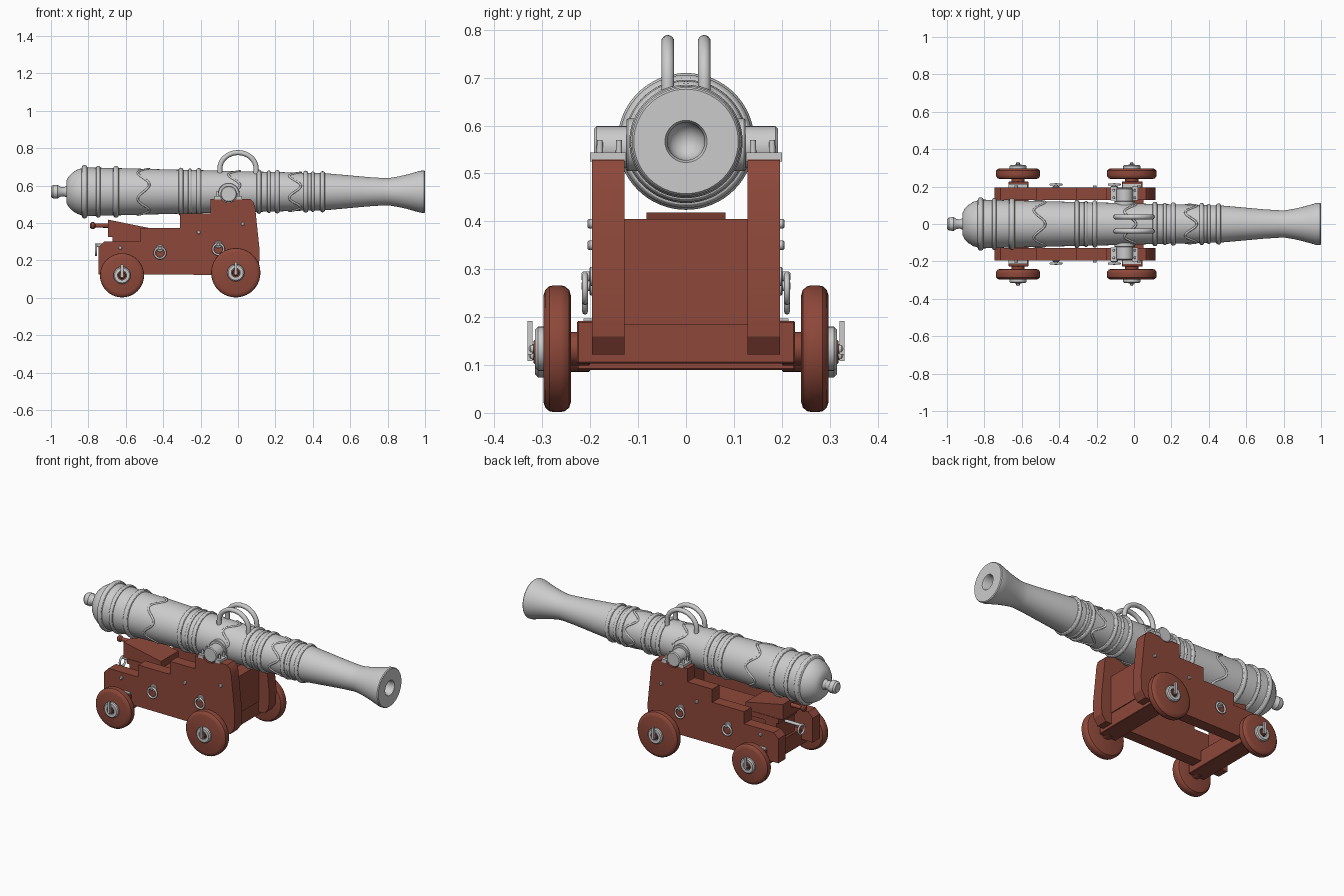
import bpy, bmesh
from math import pi, sin, cos, radians, sqrt
from mathutils import Matrix, Vector

if "Cube" in bpy.data.objects:
    bpy.data.objects.remove(bpy.data.objects["Cube"])

wood = bpy.data.materials.new("red_wood")
wood.diffuse_color = (0.27, 0.065, 0.042, 1)
wood.use_nodes = True
wood.node_tree.nodes["Principled BSDF"].inputs["Base Color"].default_value = wood.diffuse_color
AXIS_Z = 0.567          # height of the barrel axis


def finish(name, bm, mat=None, bevel=0.0, angle=32):
    """Bevel, shade smooth with sharp edges, and turn into an object."""
    bmesh.ops.remove_doubles(bm, verts=bm.verts, dist=1e-5)
    bmesh.ops.recalc_face_normals(bm, faces=bm.faces)
    if bevel:
        edges = [e for e in bm.edges if e.calc_face_angle(0) > 0.5]
        bmesh.ops.bevel(bm, geom=edges, offset=bevel, segments=1, affect='EDGES')
    for f in bm.faces:
        f.smooth = True
    for e in bm.edges:
        e.smooth = e.calc_face_angle(0) < radians(angle)
    me = bpy.data.meshes.new(name)
    bm.to_mesh(me)
    bm.free()
    if mat:
        me.materials.append(mat)
    ob = bpy.data.objects.new(name, me)
    bpy.context.collection.objects.link(ob)
    return ob


def lathe(name, pts, loc, turn=0.0, mat=None, n=32):
    """Revolve (distance, radius) points around x, turned about z."""
    bm = bmesh.new()
    vs = [bm.verts.new((a, 0, r)) for a, r in pts]
    es = [bm.edges.new(p) for p in zip(vs, vs[1:])]
    bmesh.ops.spin(bm, geom=vs + es, cent=(0, 0, 0), axis=(1, 0, 0), angle=2 * pi, steps=n)
    bm.transform(Matrix.Translation(loc) @ Matrix.Rotation(turn, 4, 'Z'))
    return finish(name, bm, mat)


def rod(name, a, b, r, loc, turn=0.0, mat=None, n=20, c=0.003):
    """Chamfered cylinder from a to b along the turned x axis."""
    return lathe(name, [(a, 0), (a, r - c), (a + c, r), (b - c, r), (b, r - c), (b, 0)], loc, turn, mat, n)


def prism(name, pts, y0, y1, mat=None, bevel=0.0):
    """Extrude an x-z outline from y0 to y1."""
    bm = bmesh.new()
    f = bm.faces.new([bm.verts.new((x, y0, z)) for x, z in pts])
    ext = bmesh.ops.extrude_face_region(bm, geom=[f])["geom"]
    bmesh.ops.translate(bm, verts=[v for v in ext if isinstance(v, bmesh.types.BMVert)], vec=(0, y1 - y0, 0))
    return finish(name, bm, mat, bevel)


def box(name, x0, x1, y0, y1, z0, z1, mat=None, bevel=0.0):
    return prism(name, [(x0, z0), (x1, z0), (x1, z1), (x0, z1)], y0, y1, mat, bevel)


def tube(name, pts, r, closed=False, n=8):
    """Round tube swept along a path."""
    cu = bpy.data.curves.new(name, 'CURVE')
    cu.dimensions = '3D'
    cu.bevel_depth, cu.bevel_resolution, cu.use_fill_caps = r, n // 4, True
    sp = cu.splines.new('POLY')
    sp.points.add(len(pts) - 1)
    for p, co in zip(sp.points, pts):
        p.co = (*co, 1)
    sp.use_cyclic_u = closed
    tmp = bpy.data.objects.new(name, cu)
    me = bpy.data.meshes.new_from_object(tmp)
    bpy.data.objects.remove(tmp)
    bm = bmesh.new()
    bm.from_mesh(me)
    return finish(name, bm, angle=50)


def ring(name, c, r, t, plane='xz'):
    c = Vector(c)
    pts = []
    for i in range(24):
        u, v = r * cos(i * pi / 12), r * sin(i * pi / 12)
        pts.append(c + (Vector((u, 0, v)) if plane == 'xz' else Vector((0, u, v))))
    return tube(name, pts, t, True)


# Barrel: tapered body with half-round bands, flared muzzle and bore
def body_r(x):
    return 0.126 - (x + 0.65) * 0.0245


profile = [(-1, 0), (-1, 0.026), (-0.99, 0.035), (-0.965, 0.037), (-0.95, 0.027), (-0.93, 0.024),
           (-0.917, 0.03), (-0.917, 0.06), (-0.905, 0.082), (-0.885, 0.102), (-0.86, 0.118), (-0.838, 0.125)]
for x, w in [(-0.82, .015), (-0.747, .012), (-0.652, .015), (-0.305, .013), (-0.257, .009), (-0.21, .013),
             (0.112, .013), (0.165, .009), (0.21, .013), (0.362, .013), (0.4, .009), (0.452, .013)]:
    for k in range(7):
        t = pi - k * pi / 6
        profile.append((x + w * cos(t), body_r(x) + 0.85 * w * sin(t)))
profile += [(0.5, 0.096), (0.6, 0.087), (0.7, 0.078), (0.78, 0.073), (0.81, 0.0735), (0.85, 0.08), (0.9, 0.091),
            (0.95, 0.105), (0.975, 0.112), (0.995, 0.113), (1, 0.109), (1, 0.044), (0.99, 0.039), (0.7, 0.039)]
profile += [(0.7 - 0.039 * sin(k * pi / 12), 0.039 * cos(k * pi / 12)) for k in range(1, 6)] + [(0.661, 0)]
lathe("barrel", profile, (0, 0, AXIS_Z), n=64)

# Wavy decorative bands
for x0 in (-0.505, -0.02, 0.305):
    pts = []
    for i in range(100):
        t = i * pi / 50
        x = x0 + 0.031 * cos(5 * t)
        pts.append((x, body_r(x) * sin(t), AXIS_Z + body_r(x) * cos(t)))
    tube("wavy_band", pts, 0.006, True)

# Main parts of each side
for s in (-1, 1):
    side = "left" if s < 0 else "right"
    turn = s * pi / 2
    # Lifting handle
    arch = [(0.097 * cos(i * pi / 24), s * 0.038, 0.69 + 0.086 * sin(i * pi / 24)) for i in range(25)]
    arch = [(0.097, s * 0.038, 0.66)] + arch + [(-0.097, s * 0.038, 0.66)]
    tube(side + "_lifting_handle", arch, 0.0135, n=12)
    # Trunnion and its shoulder
    rod(side + "_trunnion", 0.05, 0.192, 0.044, (-0.05, 0, 0.555), turn, n=32, c=0.005)
    rod(side + "_trunnion_shoulder", 0.06, 0.124, 0.055, (-0.05, 0, 0.56), turn, n=32)
    # Stepped cheek with trunnion notch
    notch = [(-0.05 + 0.046 * cos(radians(a)), 0.555 + 0.046 * sin(radians(a))) for a in range(213, 328, 19)]
    outline = [(-0.745, 0.125), (-0.745, 0.27), (-0.715, 0.3), (-0.52, 0.3), (-0.52, 0.372), (-0.31, 0.372),
               (-0.31, 0.45), (-0.147, 0.45), (-0.147, 0.528)] + notch + \
              [(0.065, 0.528), (0.083, 0.51), (0.092, 0.48), (0.116, 0.25), (0.112, 0.16), (0.085, 0.122)]
    prism(side + "_cheek", outline, s * 0.128, s * 0.196, wood)
    # Trunnion plates and bolts
    for x0, x1 in ((-0.125, -0.092), (-0.012, 0.022)):
        box(side + "_trunnion_plate", x0, x1, s * 0.125, s * 0.2, 0.525, 0.544)
        for y in (0.14, 0.18):
            bm = bmesh.new()
            bmesh.ops.create_cone(bm, cap_ends=True, segments=12, radius1=0.007, radius2=0.006, depth=0.03,
                                  matrix=Matrix.Translation(((x0 + x1) / 2, s * y, 0.555)))
            finish(side + "_plate_bolt", bm)
    # Side studs
    for x, z in ((-0.63, 0.267), (-0.21, 0.35), (0.025, 0.395)):
        rod(side + "_stud", 0.19, 0.206, 0.01, (x, 0, z), turn, n=12)
    # Ring bolts
    for x, z in ((-0.417, 0.265), (-0.105, 0.285)):
        rod(side + "_ring_bolt_base", 0.19, 0.202, 0.02, (x, 0, z), turn, n=16)
        rod(side + "_ring_bolt_eye", 0.19, 0.218, 0.01, (x, 0, z), turn, n=12)
        ring(side + "_ring", (x, s * 0.211, z - 0.025), 0.029, 0.006)
    # Wheels with hub washer, axle end and linchpin
    for end, x, r in (("rear", -0.62, 0.118), ("front", -0.012, 0.132)):
        c = (x, 0, r + 0.002)
        name = side + "_" + end
        rim = [(0.24, 0), (0.24, r - 0.022), (0.244, r - 0.009), (0.254, r - 0.001), (0.262, r),
               (0.276, r), (0.285, r - 0.001), (0.294, r - 0.009), (0.298, r - 0.022), (0.298, 0)]
        lathe(name + "_wheel", rim, c, turn, wood, 40)
        rod(name + "_axle_arm", 0.2, 0.245, 0.035, c, turn, wood)
        lathe(name + "_hub_washer", [(0.295, 0.024), (0.295, 0.046), (0.309, 0.046), (0.315, 0.04),
                                     (0.315, 0.024), (0.295, 0.024)], c, turn)
        rod(name + "_axle_end", 0.29, 0.318, 0.019, c, turn, wood)
        rod(name + "_pin_stem", 0.3, 0.328, 0.01, c, turn, n=12)
        box(name + "_linchpin", x - 0.007, x + 0.007, s * 0.321, s * 0.331, c[2] - 0.012, c[2] + 0.058)
        box(name + "_axle_strap", x - 0.05, x + 0.05, s * 0.19, s * 0.214, 0.188, 0.197)

# Axle beams
box("front_axle_beam", -0.065, 0.045, -0.228, 0.228, 0.103, 0.192, wood, 0.003)
box("rear_axle_beam", -0.67, -0.565, -0.228, 0.228, 0.09, 0.187, wood, 0.003)

# Front transom between the cheeks
box("front_transom", -0.03, 0.05, -0.13, 0.13, 0.185, 0.405, wood)

# Bed plank, support block and wedge under the breech
box("bed_plank", -0.67, -0.02, -0.085, 0.085, 0.297, 0.326, wood)
box("bed_support", -0.655, -0.58, -0.085, 0.085, 0.18, 0.3, wood)
prism("elevating_wedge", [(-0.695, 0.326), (-0.45, 0.326), (-0.45, 0.368), (-0.52, 0.382), (-0.695, 0.418)],
      -0.082, 0.082, wood)
lathe("wedge_handle", [(-0.79, 0), (-0.79, 0.012), (-0.783, 0.018), (-0.77, 0.018), (-0.762, 0.011),
                       (-0.69, 0.012), (-0.69, 0)], (0, 0, 0.386), 0, wood, 16)

# Rear towing ring
rod("rear_ring_bolt", -0.765, -0.65, 0.009, (0, 0, 0.28), n=12)
ring("rear_ring", (-0.759, 0, 0.257), 0.028, 0.006, 'yz')
